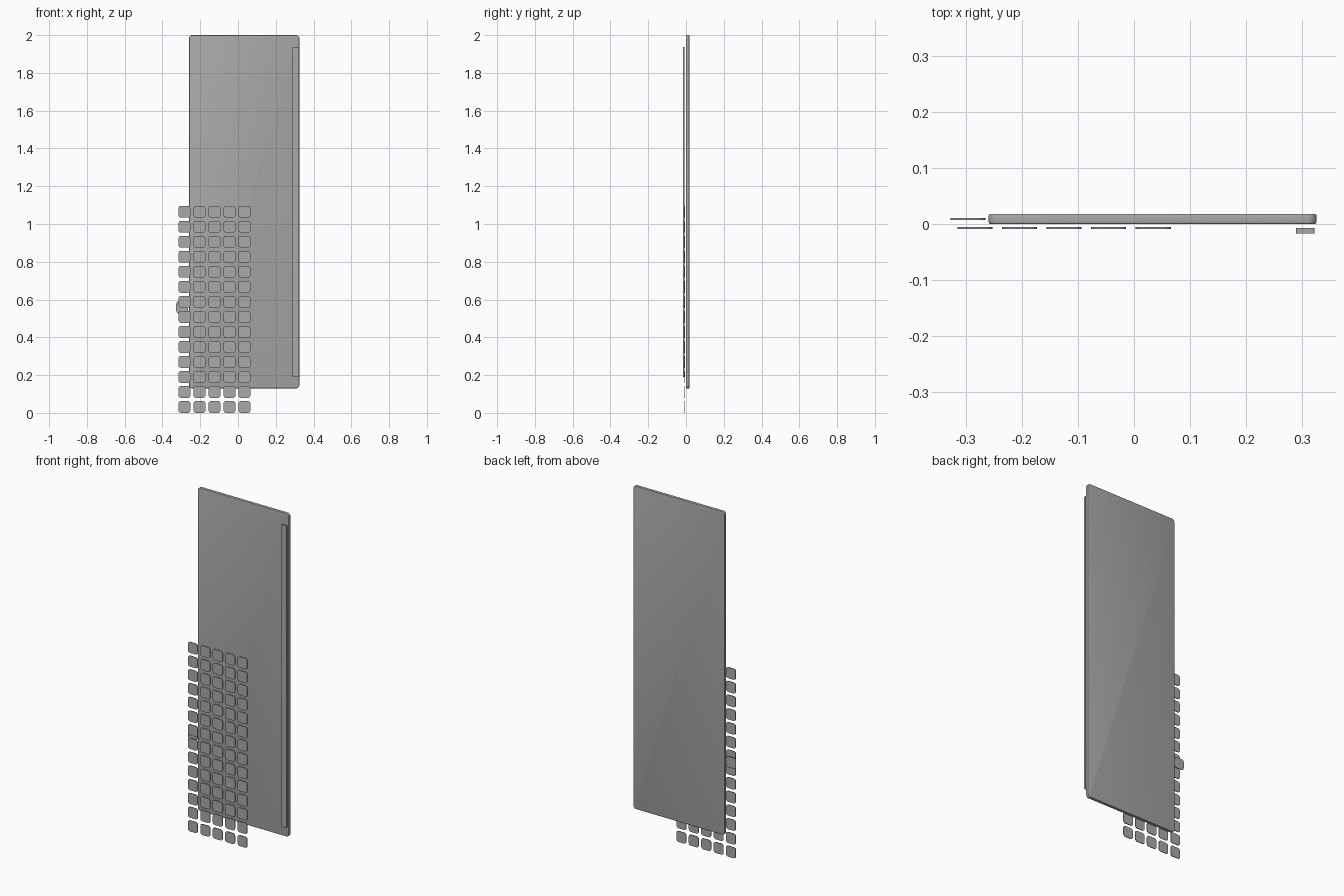
import bpy
import bmesh
import math

if "Cube" in bpy.data.objects:
    bpy.data.objects.remove(bpy.data.objects["Cube"], do_unlink=True)

grey = bpy.data.materials.new("plain_grey")
grey.use_nodes = True
colour = (0.4, 0.4, 0.4, 1)
grey.diffuse_color = colour
grey.node_tree.nodes["Principled BSDF"].inputs["Base Color"].default_value = colour


def rounded_plate(name, x, y, z, corner, fillet=0):
    """Upright plate spanning the x, y, z ranges, with rounded corners and optional soft rims."""
    bm = bmesh.new()
    bmesh.ops.create_cube(bm, size=1)
    for v in bm.verts:
        v.co = [(r[0] + r[1]) / 2 + c * (r[1] - r[0]) for r, c in zip((x, y, z), v.co)]
    # round the four corners seen from the front
    corners = [e for e in bm.edges if abs(e.verts[0].co.y - e.verts[1].co.y) > 1e-5]
    bmesh.ops.bevel(bm, geom=corners, offset=corner, segments=6, profile=0.5, affect='EDGES')
    # soften the front and back rims
    if fillet:
        rims = [e for e in bm.edges if abs(e.verts[0].co.y - e.verts[1].co.y) < 1e-5]
        bmesh.ops.bevel(bm, geom=rims, offset=fillet, segments=3, profile=0.5, affect='EDGES')
    bmesh.ops.recalc_face_normals(bm, faces=bm.faces)
    mesh = bpy.data.meshes.new(name)
    bm.to_mesh(mesh)
    bm.free()
    mesh.materials.append(grey)
    obj = bpy.data.objects.new(name, mesh)
    bpy.context.collection.objects.link(obj)
    bpy.ops.object.select_all(action='DESELECT')
    obj.select_set(True)
    bpy.context.view_layer.objects.active = obj
    bpy.ops.object.shade_smooth_by_angle(angle=math.radians(35))
    return obj


def repeat(obj, count, offset):
    array = obj.modifiers.new("repeat", 'ARRAY')
    array.count = count
    array.use_relative_offset = False
    array.use_constant_offset = True
    array.constant_offset_displace = offset


# main panel and the long handle strip in front of it
rounded_plate("panel", (-0.259, 0.325), (0, 0.018), (0.13, 2), 0.016, 0.003)
rounded_plate("handle_strip", (0.289, 0.322), (-0.017, -0.007), (0.19, 1.937), 0.004)

# grid of small tiles in front of the panel
tiles = rounded_plate("tile_grid", (-0.315, -0.2525), (-0.009, -0.005), (0, 0.063), 0.014)
pitch = 0.0795
repeat(tiles, 5, (pitch, 0, 0))
repeat(tiles, 14, (0, 0, pitch))

# single tile beside the panel edge
rounded_plate("side_tile", (-0.327, -0.265), (0.0075, 0.011), (0.527, 0.59), 0.014)
